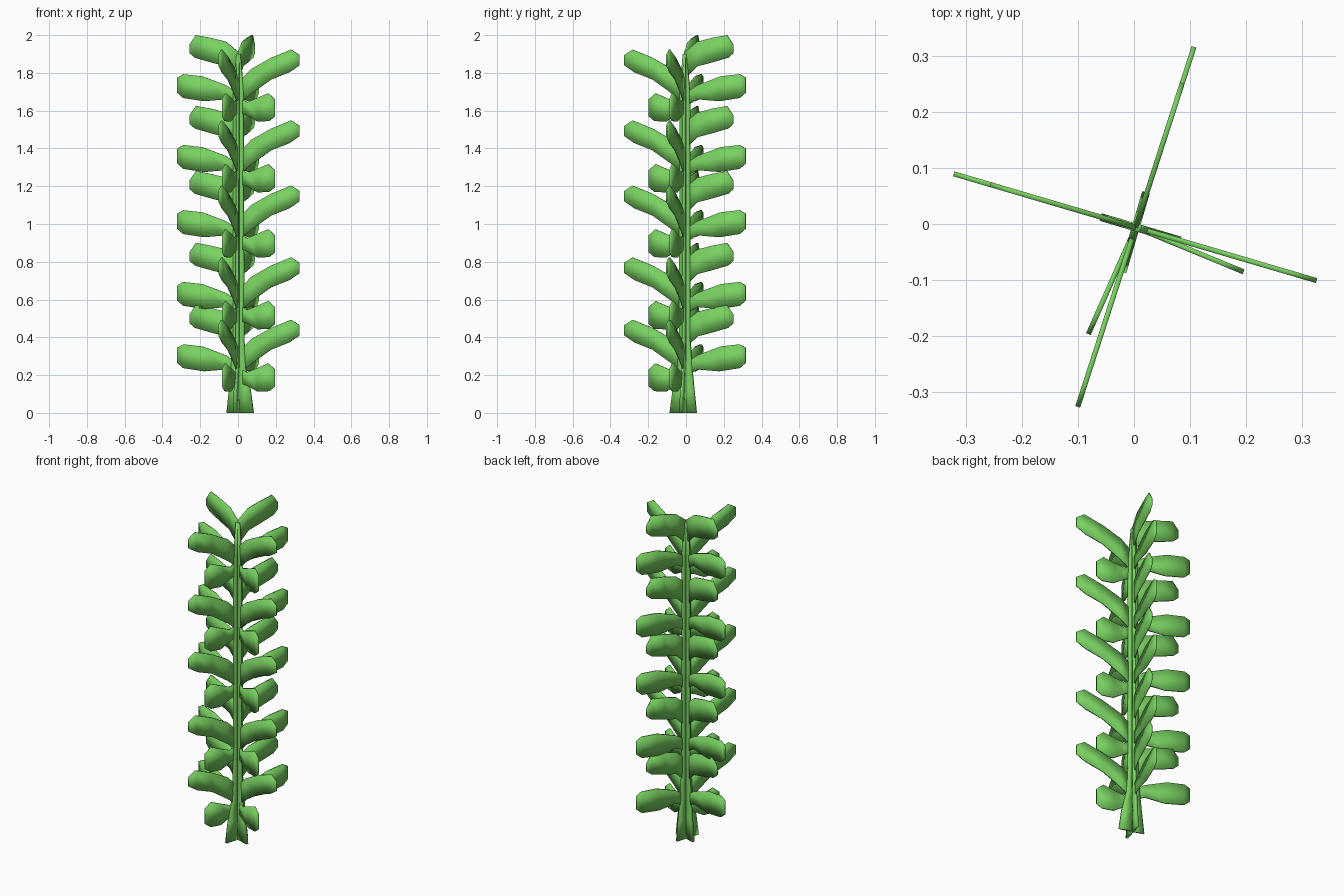
import bpy, bmesh, math
from mathutils import Vector

cube = bpy.data.objects.get("Cube")
if cube:
    bpy.data.objects.remove(cube, do_unlink=True)

# One leaf green for the whole plant
green = bpy.data.materials.new("leaf_green")
green.use_nodes = True
colour = (0.19, 0.64, 0.12, 1)
green.diffuse_color = colour
bsdf = next(n for n in green.node_tree.nodes if n.type == 'BSDF_PRINCIPLED')
bsdf.inputs["Base Color"].default_value = colour
bsdf.inputs["Roughness"].default_value = 0.8

ROOT = Vector((0.003, -0.006, 0))
AXIS = -16.4                                # heading of the first leaf plane
SEGMENTS = (0, 0.33, 0.71, 1.055, 1.43)     # height of each tier


def plate(name, rails, heading, thickness, lift=0):
    """Thin upright strip between two rails of (reach, height) points."""
    a = math.radians(heading)
    out = Vector((math.cos(a), math.sin(a), 0))
    side = Vector((-out.y, out.x, 0)) * thickness / 2
    bm = bmesh.new()
    rings = []
    for upper, lower in rails:
        ring = []
        for (r, z), s in ((upper, 1), (upper, -1), (lower, -1), (lower, 1)):
            ring.append(bm.verts.new(ROOT + out * r + side * s + Vector((0, 0, z + lift))))
        rings.append(ring)
    for a_ring, b_ring in zip(rings, rings[1:]):
        for i in range(4):
            j = (i + 1) % 4
            bm.faces.new((a_ring[i], a_ring[j], b_ring[j], b_ring[i]))
    bm.faces.new(rings[0])
    bm.faces.new(rings[-1])
    bmesh.ops.recalc_face_normals(bm, faces=bm.faces)
    for f in bm.faces:
        f.smooth = True
    mesh = bpy.data.meshes.new(name)
    bm.to_mesh(mesh)
    bm.free()
    mesh.materials.append(green)
    obj = bpy.data.objects.new(name, mesh)
    bpy.context.collection.objects.link(obj)
    return obj


# Leaf outlines from stem to tip: (upper point, lower point)
LEAVES = {
    "rising_leaf": (0, [((0, 0.32), (0, 0.2)), ((0.07, 0.39), (0.07, 0.26)),
                        ((0.18, 0.45), (0.18, 0.335)), ((0.29, 0.493), (0.28, 0.373)),
                        ((0.336, 0.465), (0.336, 0.41))]),
    "level_leaf": (180, [((0, 0.26), (0, 0.19)), ((0.07, 0.305), (0.07, 0.23)),
                         ((0.2, 0.352), (0.19, 0.22)), ((0.305, 0.363), (0.305, 0.237)),
                         ((0.338, 0.345), (0.338, 0.265))]),
    "upper_leaf": (180, [((0, 0.48), (0, 0.34)), ((0.07, 0.535), (0.07, 0.405)),
                         ((0.15, 0.555), (0.15, 0.425)), ((0.235, 0.57), (0.24, 0.45)),
                         ((0.27, 0.52), (0.27, 0.475))]),
    "short_leaf": (-6, [((0, 0.24), (0, 0.16)), ((0.05, 0.215), (0.05, 0.145)),
                        ((0.11, 0.238), (0.11, 0.112)), ((0.17, 0.262), (0.175, 0.115)),
                        ((0.208, 0.23), (0.208, 0.14))]),
}

# Two crossing planes of leaves on every tier
for plane, turn in (("side", 0), ("front", -91.5)):
    for tier, lift in enumerate(SEGMENTS, 1):
        for name, (yaw, rails) in LEAVES.items():
            plate(f"{plane}_{name}_{tier}", rails, AXIS + turn + yaw, 0.009, lift)

# Stem of four fins, flared at the foot
for k in range(4):
    foot = 0.083 if k in (0, 3) else 0.065
    widths = ((0, foot), (0.12, foot * 0.8), (0.24, 0.04), (0.4, 0.03),
              (1.7, 0.028), (1.9, 0.01))
    rails = [((0, z), (w, z)) for z, w in widths]
    plate(f"stem_fin_{k + 1}", rails, AXIS + 90 * k, 0.014)
